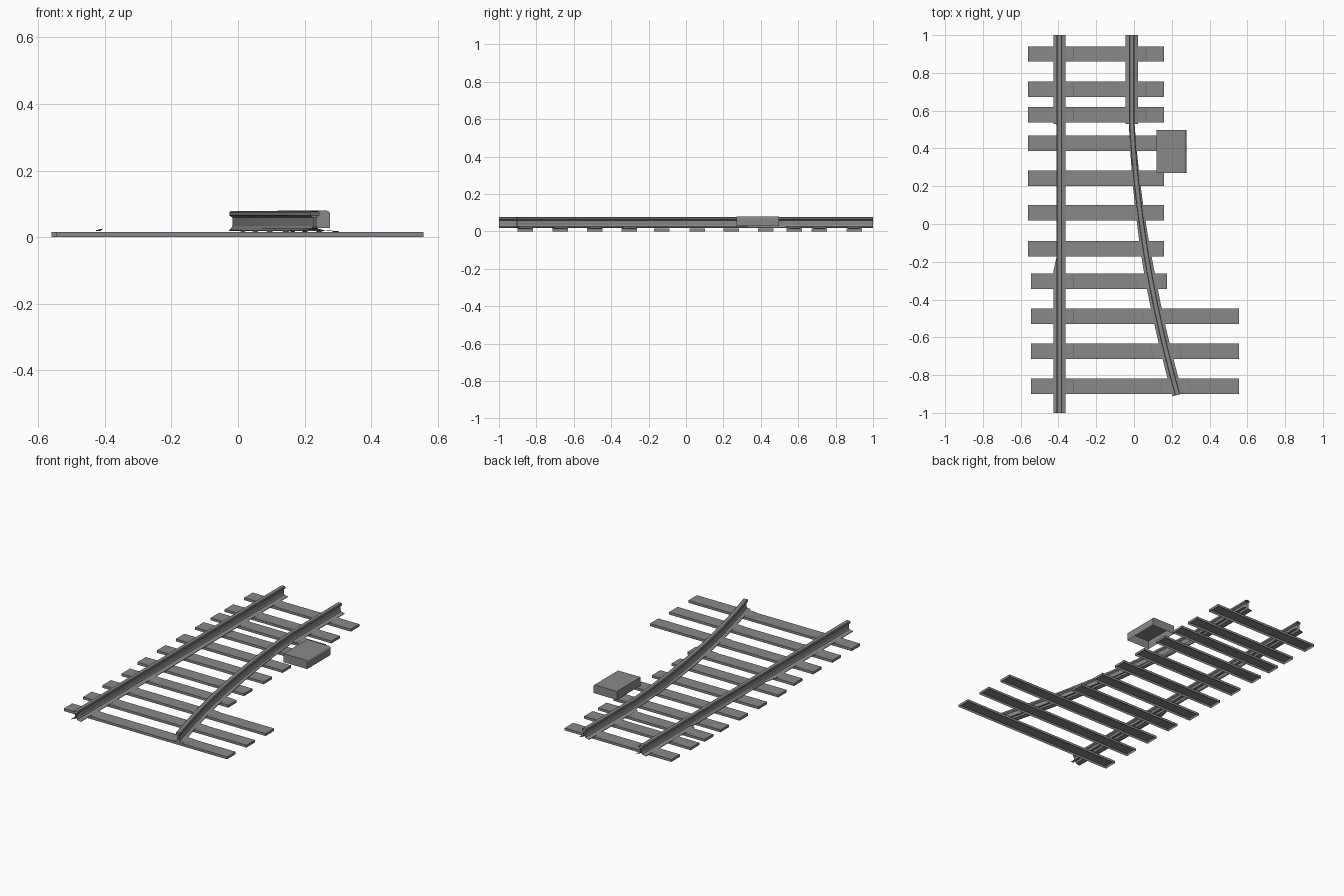
import bpy, bmesh, math
from mathutils import Vector

cube = bpy.data.objects.get("Cube")
if cube:
    bpy.data.objects.remove(cube)

steel = bpy.data.materials.new("weathered_grey")
steel.use_nodes = True
GREY = (0.25, 0.25, 0.25, 1)
steel.diffuse_color = GREY
steel.node_tree.nodes["Principled BSDF"].inputs["Base Color"].default_value = GREY


def finish(name, bm):
    mesh = bpy.data.meshes.new(name)
    bm.to_mesh(mesh)
    bm.free()
    obj = bpy.data.objects.new(name, mesh)
    obj.data.materials.append(steel)
    bpy.context.collection.objects.link(obj)
    return obj


def open_box(name, x0, x1, y0, y1, z0, z1):
    """Box without a bottom."""
    bm = bmesh.new()
    bmesh.ops.create_cube(bm, size=1)
    for v in bm.verts:
        v.co = ((x0, x1)[v.co.x > 0], (y0, y1)[v.co.y > 0], (z0, z1)[v.co.z > 0])
    bm.normal_update()
    bmesh.ops.delete(bm, geom=[f for f in bm.faces if f.normal.z < -0.5], context="FACES")
    return bm


# Half of the rail section, from the head down to the web; the foot width varies
HEAD = [(0.010, 0.078), (0.014, 0.075), (0.014, 0.065), (0.005, 0.059),
        (0.005, 0.034), (0.009, 0.026)]


def sweep_rail(name, stations):
    """Loft the open rail section along (x, y, left foot, right foot) stations."""
    bm = bmesh.new()
    rings = []
    for i, (x, y, left, right) in enumerate(stations):
        a, b = stations[max(i - 1, 0)], stations[min(i + 1, len(stations) - 1)]
        along = Vector((b[0] - a[0], b[1] - a[1], 0)).normalized()
        side = Vector((-along.y, along.x, 0))
        section = [(-left, 0.018), (-left, 0.021)]
        section += [(-u, z) for u, z in reversed(HEAD)] + HEAD
        section += [(right, 0.021), (right, 0.018)]
        rings.append([bm.verts.new(Vector((x, y, z)) + side * u) for u, z in section])
    for r, s in zip(rings, rings[1:]):
        for k in range(len(r) - 1):
            bm.faces.new((r[k], r[k + 1], s[k + 1], s[k]))
    bmesh.ops.recalc_face_normals(bm, faces=bm.faces)
    # The section is an open shell, so make sure the head faces up
    top = max(bm.faces, key=lambda f: f.calc_center_median().z)
    if top.normal.z < 0:
        bmesh.ops.reverse_faces(bm, faces=bm.faces)
    obj = finish(name, bm)
    bpy.ops.object.select_all(action="DESELECT")
    obj.select_set(True)
    bpy.context.view_layer.objects.active = obj
    bpy.ops.object.shade_smooth_by_angle(angle=math.radians(25))


# Curve of the diverging rail
START, END = 0.53, -0.905
LEFT_X, RIGHT_X = -0.395, -0.012
FOOT = 0.032


def curve_x(y):
    t = START - y
    return RIGHT_X + 0.056 * t + 0.079 * t * t


# Straight rails, the left one with a narrowed inner foot beside the points
sweep_rail("stock_rail", [(LEFT_X, 1, FOOT, FOOT), (LEFT_X, START, FOOT, FOOT),
                          (LEFT_X, START - 0.002, 0.016, FOOT),
                          (LEFT_X, -0.18, 0.016, FOOT),
                          (LEFT_X, -0.25, FOOT, FOOT), (LEFT_X, -1, FOOT, FOOT)])
sweep_rail("approach_rail", [(RIGHT_X, 1, FOOT, FOOT), (RIGHT_X, START, FOOT, FOOT)])

# Curved rail, its foot widening away from the points
stations = []
for i in range(25):
    f = i / 24
    y = START + (END - START) * f
    w = 0.015 + 0.013 * min(1, f * 1.8)
    stations.append((curve_x(y), y, w, w))
sweep_rail("curved_rail", stations)

# Sleepers: centre y, left end, right end
rows = [(y, -0.56, 0.16) for y in (0.90, 0.713, 0.578, 0.427, 0.242, 0.06, -0.13)]
rows += [(-0.303, -0.545, 0.175)]
rows += [(y, -0.545, 0.557) for y in (-0.488, -0.673, -0.86)]
for n, (y, x0, x1) in enumerate(rows, 1):
    finish(f"sleeper_{n}", open_box(f"sleeper_{n}", x0, x1, y - 0.041, y + 0.041, 0, 0.015))


# Bearing plates: a low ridge sloping down on both sides of the rail
def plate(name, x, y, slope):
    bm = bmesh.new()
    rows_v = []
    for dx, z in ((-0.077, 0.0155), (-0.073, 0.018), (-0.03, 0.021),
                  (0.03, 0.021), (0.073, 0.018), (0.077, 0.0155)):
        rows_v.append([bm.verts.new((x + dx + slope * dy, y + dy - slope * dx * 0.3, z))
                       for dy in (-0.034, 0.034)])
    for a, b in zip(rows_v, rows_v[1:]):
        bm.faces.new((a[0], b[0], b[1], a[1]))
    finish(name, bm)


for n, (y, x0, x1) in enumerate(rows, 1):
    if 4 <= n <= 7:
        continue
    plate(f"left_plate_{n}", LEFT_X, y, 0)
    if y > START:
        plate(f"right_plate_{n}", RIGHT_X, y, 0)
    else:
        plate(f"curve_plate_{n}", curve_x(y), y, (curve_x(y + 0.01) - curve_x(y - 0.01)) / 0.02)

# Switch motor cover with a rounded outer top edge
bm = open_box("motor_cover", 0.118, 0.277, 0.27, 0.498, 0.028, 0.08)
edge = [e for e in bm.edges if all(v.co.x > 0.27 and v.co.z > 0.07 for v in e.verts)]
bmesh.ops.bevel(bm, geom=edge, offset=0.012, segments=3, profile=0.5, affect="EDGES")
finish("motor_cover", bm)
